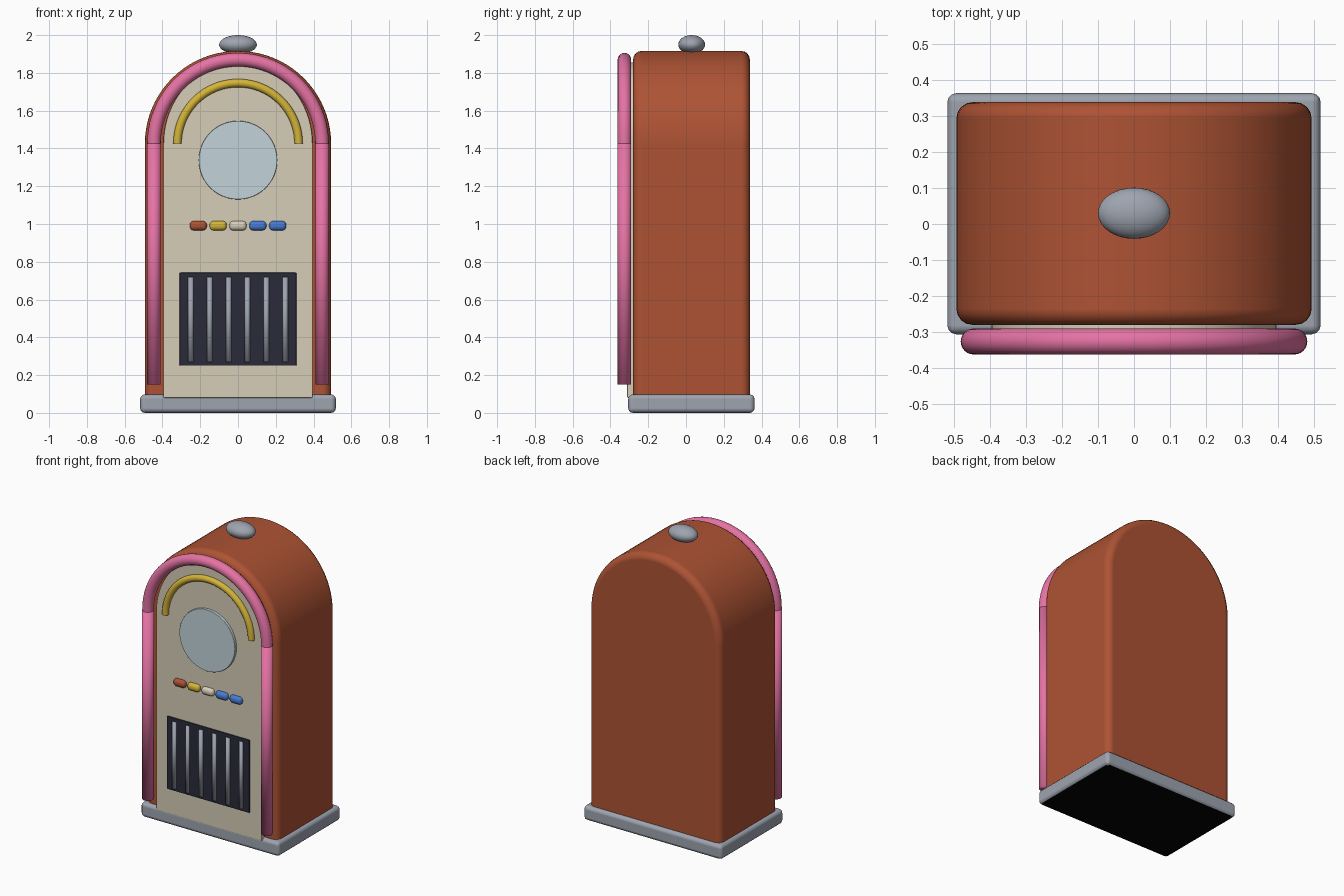
import bpy, bmesh, math
from mathutils import Matrix

cube = bpy.data.objects.get("Cube")
if cube:
    bpy.data.objects.remove(cube, do_unlink=True)


def material(name, r, g, b):
    m = bpy.data.materials.new(name)
    m.use_nodes = True
    m.diffuse_color = (r, g, b, 1)
    m.node_tree.nodes["Principled BSDF"].inputs["Base Color"].default_value = (r, g, b, 1)
    return m


WOOD = material("red_brown", 0.42, 0.086, 0.034)
CREAM = material("cream", 0.68, 0.61, 0.48)
PINK = material("pink", 0.78, 0.17, 0.37)
METAL = material("grey_metal", 0.34, 0.37, 0.43)
GOLD = material("gold", 0.66, 0.46, 0.04)
GLASS = material("pale_blue", 0.54, 0.65, 0.70)
BLUE = material("blue", 0.06, 0.20, 0.65)
DARK = material("dark_navy", 0.024, 0.024, 0.042)
BLACK = material("black", 0.001, 0.001, 0.001)

SPRING = 1.425  # height where every arch begins


def finish(name, bm, mat, bevel=0, segments=3, smooth_angle=40):
    bmesh.ops.recalc_face_normals(bm, faces=bm.faces)
    mesh = bpy.data.meshes.new(name)
    bm.to_mesh(mesh)
    bm.free()
    mesh.materials.append(mat)
    ob = bpy.data.objects.new(name, mesh)
    bpy.context.collection.objects.link(ob)
    bpy.ops.object.select_all(action="DESELECT")
    ob.select_set(True)
    bpy.context.view_layer.objects.active = ob
    if bevel:
        mod = ob.modifiers.new("soft_edges", "BEVEL")
        mod.width = bevel
        mod.segments = segments
        mod.limit_method = "ANGLE"
        bpy.ops.object.modifier_apply(modifier=mod.name)
    bpy.ops.object.shade_smooth_by_angle(angle=math.radians(smooth_angle))
    if bevel:
        # Large faces keep flat shading, only the rounded edges blend
        mod = ob.modifiers.new("flat_faces", "WEIGHTED_NORMAL")
        mod.keep_sharp = True
        mod.weight = 100
    return ob


def box(name, x, y, z, mat, bevel=0, segments=3):
    """Box from (low, high) ranges."""
    bm = bmesh.new()
    bmesh.ops.create_cube(bm, size=1)
    for v in bm.verts:
        for i, (lo, hi) in enumerate((x, y, z)):
            v.co[i] = lo + (v.co[i] + 0.5) * (hi - lo)
    return finish(name, bm, mat, bevel, segments)


def arch_slab(name, half, rise, bottom, front, back, mat, bevel, segments):
    """Round-topped outline pushed from front to back."""
    bm = bmesh.new()
    pts = [(-half, bottom), (half, bottom)]
    n = 40
    for i in range(n + 1):
        a = math.pi * i / n
        pts.append((half * math.cos(a), SPRING + rise * math.sin(a)))
    face = bm.faces.new([bm.verts.new((px, front, pz)) for px, pz in pts])
    new = bmesh.ops.extrude_face_region(bm, geom=[face])["geom"]
    for v in new:
        if isinstance(v, bmesh.types.BMVert):
            v.co.y = back
    return finish(name, bm, mat, bevel, segments)


def rod(name, radius, depth, centre, mat, axis="Z", sides=24, bevel=0, smooth_angle=40):
    bm = bmesh.new()
    turn = Matrix.Rotation(math.pi / 2, 4, "X") if axis == "Y" else Matrix()
    bmesh.ops.create_cone(bm, cap_ends=True, segments=sides, radius1=radius,
                          radius2=radius, depth=depth,
                          matrix=Matrix.Translation(centre) @ turn)
    return finish(name, bm, mat, bevel, smooth_angle=smooth_angle)


def arch_tube(name, major, minor, y, mat, n=40, sides=16):
    """Half ring of round tube with closed ends."""
    bm = bmesh.new()
    rings = []
    for i in range(n + 1):
        a = math.pi * i / n
        ring = []
        for j in range(sides):
            t = 2 * math.pi * j / sides
            r = major + minor * math.cos(t)
            ring.append(bm.verts.new((r * math.cos(a), y + minor * math.sin(t),
                                      SPRING + r * math.sin(a))))
        rings.append(ring)
    for a, b in zip(rings, rings[1:]):
        for j in range(sides):
            k = (j + 1) % sides
            bm.faces.new((a[j], a[k], b[k], b[j]))
    bm.faces.new(rings[0])
    bm.faces.new(rings[-1])
    return finish(name, bm, mat)


# Plinth with a black underside
base = box("base", (-0.518, 0.518), (-0.306, 0.363), (0, 0.098), METAL, 0.025)
base.data.materials.append(BLACK)
for p in base.data.polygons:
    if p.normal.z < -0.95:
        p.material_index = 1

# Cabinet and front panel
arch_slab("cabinet", 0.493, 0.491, 0.05, -0.28, 0.338, WOOD, 0.045, 4)
arch_slab("front_panel", 0.395, 0.43, 0.08, -0.312, -0.27, CREAM, 0.006, 2)

# Pink tubes framing the panel
arch_tube("pink_arch", 0.445, 0.036, -0.326, PINK)
for side, sx in (("left", 1), ("right", -1)):
    rod(side + "_pink_tube", 0.036, 1.275, (sx * 0.445, -0.326, 0.7875), PINK,
        smooth_angle=180)

# Gold arch and round window
arch_tube("gold_arch", 0.321, 0.022, -0.315, GOLD)
rod("round_window", 0.208, 0.05, (0, -0.305, 1.338), GLASS, "Y", 48, 0.003)

# Row of selector buttons
for i, mat in enumerate((WOOD, GOLD, CREAM, BLUE, BLUE)):
    x = (i - 2) * 0.105
    box(f"button_{i + 1}", (x - 0.045, x + 0.045), (-0.338, -0.295),
        (0.966, 1.016), mat, 0.02)

# Speaker grille with upright bars
box("grille", (-0.31, 0.31), (-0.322, -0.295), (0.25, 0.742), DARK, 0.006, 2)
for i in range(6):
    rod(f"grille_bar_{i + 1}", 0.0145, 0.45, ((i - 2.5) * 0.1, -0.323, 0.495),
        METAL, sides=16, smooth_angle=180)

# Oval knob on the crown
bm = bmesh.new()
bmesh.ops.create_uvsphere(bm, u_segments=32, v_segments=16, radius=1)
bmesh.ops.transform(bm, verts=bm.verts, matrix=Matrix.Translation((0, 0.03, 1.95))
                    @ Matrix.Diagonal((0.1, 0.071, 0.05, 1)))
finish("top_knob", bm, METAL)
